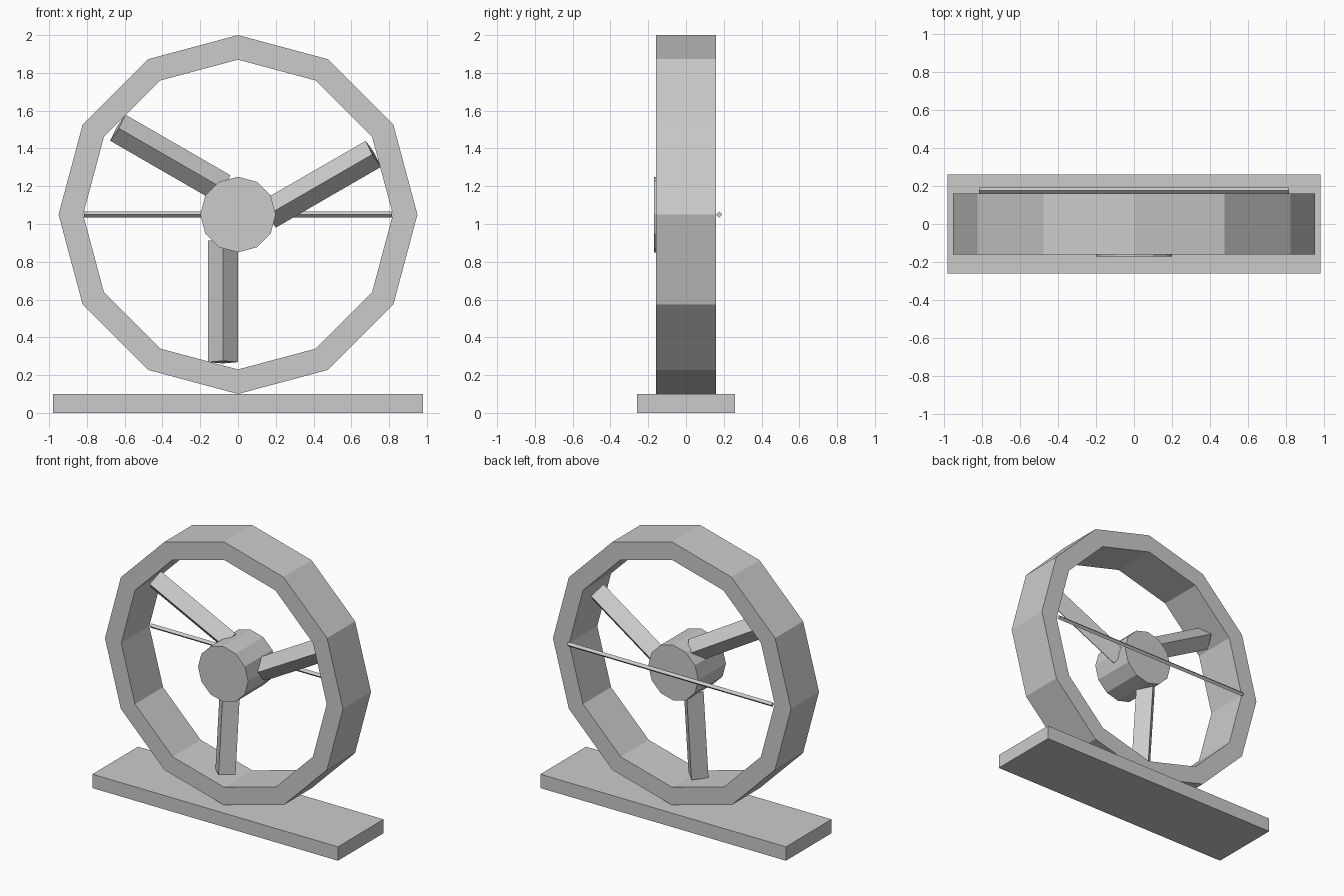
import bpy
import bmesh
from math import pi, radians, sqrt
from mathutils import Matrix, Vector

default = bpy.data.objects.get("Cube")
if default:
    bpy.data.objects.remove(default, do_unlink=True)

SIDES = 12
HUB_Z = 1.05
CENTRE = Matrix.Translation((0, 0, HUB_Z))

grey = bpy.data.materials.new("light_grey")
grey.use_nodes = True
colour = (0.6, 0.6, 0.6, 1)
grey.diffuse_color = colour
grey.node_tree.nodes["Principled BSDF"].inputs["Base Color"].default_value = colour


def finish(name, bm):
    """Turn a bmesh into a flat-shaded grey object."""
    bmesh.ops.recalc_face_normals(bm, faces=bm.faces)
    mesh = bpy.data.meshes.new(name)
    bm.to_mesh(mesh)
    bm.free()
    mesh.materials.append(grey)
    obj = bpy.data.objects.new(name, mesh)
    bpy.context.collection.objects.link(obj)
    return obj


def box(name, size, matrix):
    bm = bmesh.new()
    bmesh.ops.create_cube(bm, size=1, matrix=matrix @ Matrix.Diagonal((*size, 1)))
    return finish(name, bm)


def cylinder(name, radius, length, sides, matrix):
    bm = bmesh.new()
    bmesh.ops.create_cone(bm, cap_ends=True, segments=sides, radius1=radius,
                          radius2=radius, depth=length, matrix=matrix)
    return finish(name, bm)


# Base slab
box("base", (1.96, 0.52, 0.1), Matrix.Translation((0, 0, 0.05)))

# Rim: rectangular section spun around the hub axis
bm = bmesh.new()
section = [bm.verts.new((0, y, HUB_Z + r))
           for r, y in ((0.82, -0.16), (0.95, -0.16), (0.95, 0.16), (0.82, 0.16))]
edges = [bm.edges.new((section[i], section[i - 1])) for i in range(4)]
bmesh.ops.spin(bm, geom=section + edges, cent=Vector((0, 0, HUB_Z)),
               axis=(0, 1, 0), angle=2 * pi, steps=SIDES)
bmesh.ops.remove_doubles(bm, verts=bm.verts, dist=0.001)
finish("rim", bm)

# Hub, slightly proud of the rim at the front
cylinder("hub", 0.2, 0.315, SIDES,
         CENTRE @ Matrix.Translation((0, -0.0125, 0)) @ Matrix.Rotation(pi / 2, 4, 'X'))

# Thin support rod across the back of the rim
cylinder("rear_rod", 0.016, 1.63, 4,
         CENTRE @ Matrix.Translation((0, 0.175, 0)) @ Matrix.Rotation(pi / 2, 4, 'Y'))

# Three square blades, turned on edge, offset sideways and tipped forward
width = 0.16 / sqrt(2)
for i in range(3):
    matrix = (CENTRE @ Matrix.Rotation(i * 2 * pi / 3, 4, 'Y')
              @ Matrix.Translation((-0.08, 0, -0.46))
              @ Matrix.Rotation(radians(-5), 4, 'X')
              @ Matrix.Rotation(pi / 4, 4, 'Z'))
    box(f"blade_{i + 1}", (width, width, 0.645), matrix)
